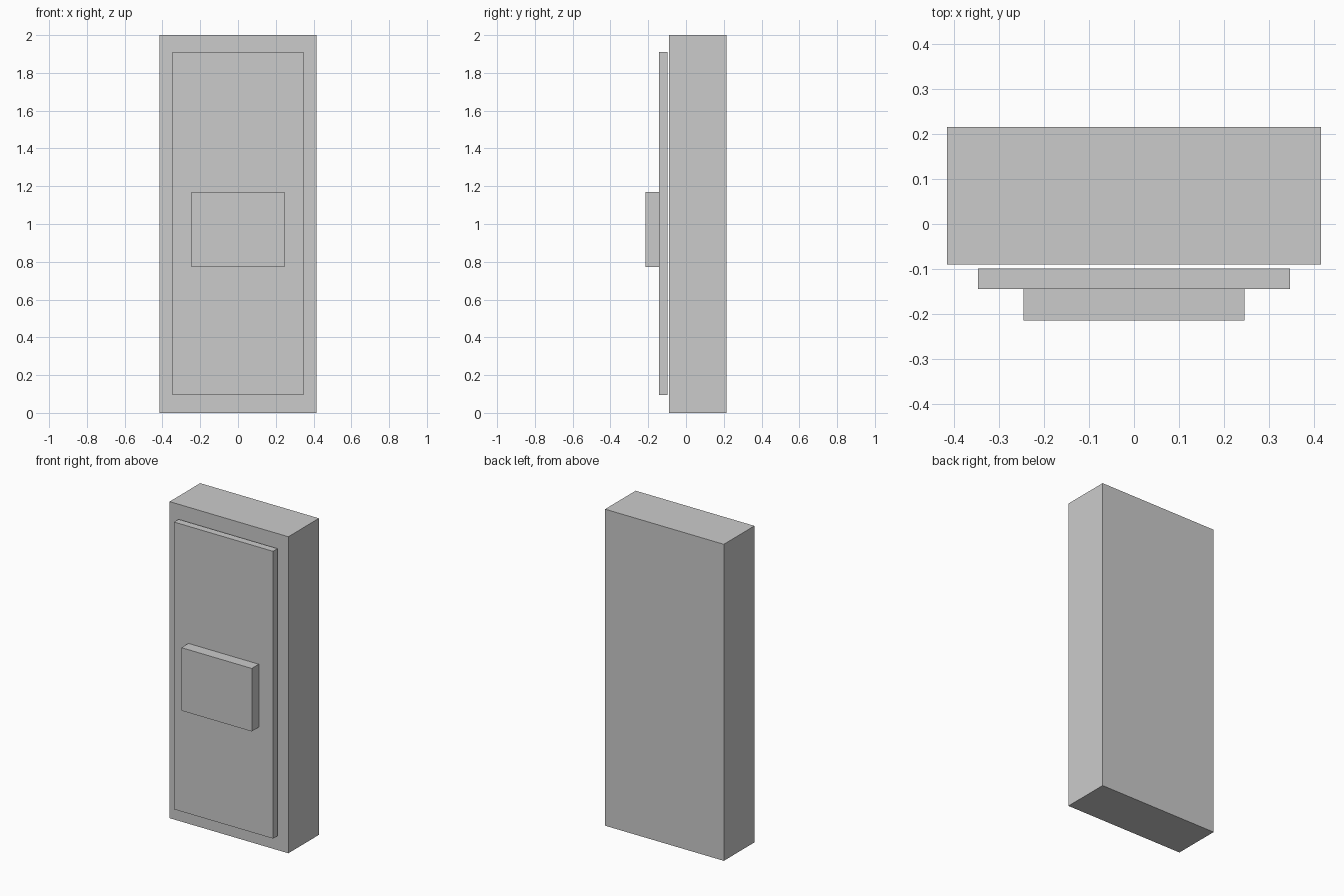
import bpy

if "Cube" in bpy.data.objects:
    bpy.data.objects.remove(bpy.data.objects["Cube"])


def box(name, x, y, z):
    """Axis-aligned box from (min, max) ranges."""
    bpy.ops.mesh.primitive_cube_add(
        size=1, location=[(a + b) / 2 for a, b in (x, y, z)])
    obj = bpy.context.object
    obj.name = name
    obj.scale = [b - a for a, b in (x, y, z)]
    bpy.ops.object.transform_apply(location=False, rotation=False, scale=True)
    return obj


# Cabinet body
box("cabinet_body", (-0.415, 0.415), (-0.09, 0.215), (0, 2))
# Door panel, floating just in front of the body
box("front_panel", (-0.346, 0.346), (-0.144, -0.099), (0.095, 1.91))
# Raised block on the panel
box("raised_block", (-0.246, 0.246), (-0.214, -0.144), (0.772, 1.17))
